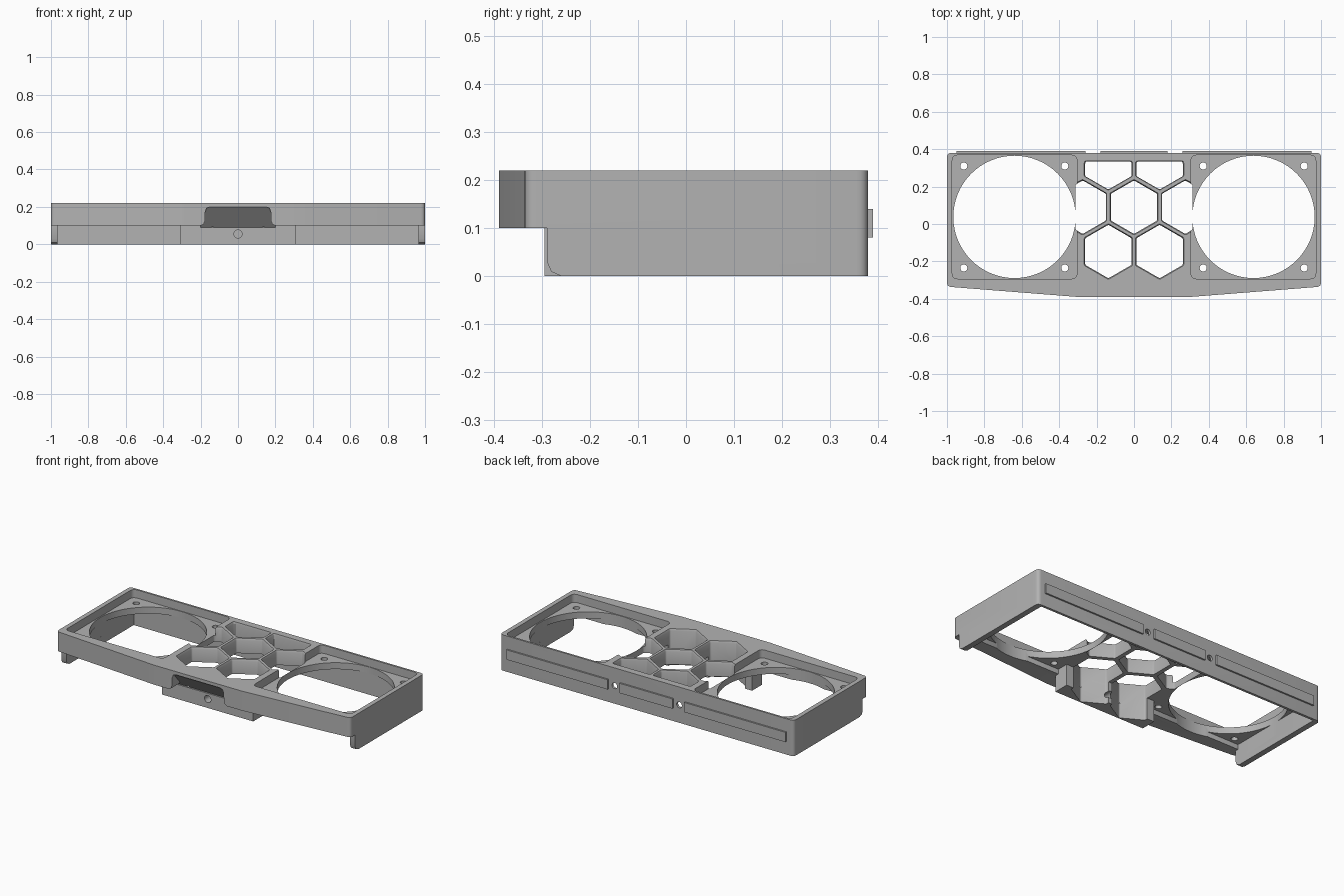
import bpy, bmesh, math
from mathutils import Vector

if "Cube" in bpy.data.objects:
    bpy.data.objects.remove(bpy.data.objects["Cube"], do_unlink=True)

grey = bpy.data.materials.new("mid_grey")
grey.use_nodes = True
colour = (0.45, 0.45, 0.45, 1)
grey.diffuse_color = colour
grey.node_tree.nodes["Principled BSDF"].inputs["Base Color"].default_value = colour


def rounded(points, radius, steps=5):
    """Outline with every corner rounded."""
    out, count = [], len(points)
    for i in range(count):
        p = Vector(points[i])
        a = (Vector(points[i - 1]) - p).normalized()
        b = (Vector(points[(i + 1) % count]) - p).normalized()
        cut = radius / math.tan(a.angle(b) / 2)
        for k in range(steps + 1):
            t = k / steps
            out.append(p + a * cut * (1 - t) ** 2 + b * cut * t ** 2)
    return out


def rect(x0, x1, y0, y1):
    return [(x0, y0), (x1, y0), (x1, y1), (x0, y1)]


def circle(cx, cy, r, n):
    return [(cx + r * math.cos(math.tau * i / n), cy + r * math.sin(math.tau * i / n))
            for i in range(n)]


def prism(name, outline, low, high, axis="z", flare=None):
    """Extrude an outline along an axis; flare = (height, scale) widens the top."""
    place = {"x": lambda u, v, w: (w, u, v), "y": lambda u, v, w: (u, w, v),
             "z": lambda u, v, w: (u, v, w)}[axis]
    outline = [Vector(p) for p in outline]
    middle = sum(outline, Vector((0, 0))) / len(outline)
    levels = [(low, 1), (high, 1)]
    if flare:
        levels = [(low, 1), (flare[0], 1), (high, flare[1])]
    bm = bmesh.new()
    rings = []
    for w, s in levels:
        pts = [middle + (p - middle) * s for p in outline]
        rings.append([bm.verts.new(place(p.x, p.y, w)) for p in pts])
    n = len(outline)
    for a, b in zip(rings, rings[1:]):
        for i in range(n):
            j = (i + 1) % n
            bm.faces.new((a[i], a[j], b[j], b[i]))
    bm.faces.new(rings[0][::-1])
    bm.faces.new(rings[-1])
    bmesh.ops.recalc_face_normals(bm, faces=bm.faces)
    mesh = bpy.data.meshes.new(name)
    bm.to_mesh(mesh)
    bm.free()
    mesh.materials.append(grey)
    obj = bpy.data.objects.new(name, mesh)
    bpy.context.collection.objects.link(obj)
    return obj


def combine(tool, operation="DIFFERENCE"):
    """Apply a boolean to the frame and discard the tool."""
    mod = frame.modifiers.new("shape", "BOOLEAN")
    mod.operation, mod.solver, mod.object = operation, "EXACT", tool
    bpy.context.view_layer.objects.active = frame
    bpy.ops.object.modifier_apply(modifier=mod.name)
    bpy.data.objects.remove(tool, do_unlink=True)


# Outer body with a bowed front
front = [(-1, -0.335), (-0.3, -0.39), (0.3, -0.39), (1, -0.335)]
frame = prism("frame", rounded(front + [(1, 0.38), (-1, 0.38)], 0.025), 0, 0.22)

# Undercut front, with the side walls rounded at the bottom
nose = [(-0.6, 0.1), (-0.29, 0.1), (-0.29, 0.03), (-0.281, 0.009), (-0.26, 0),
        (-0.26, -0.1), (-0.6, -0.1)]
combine(prism("undercut", nose, -1.2, 1.2, "x"))

# Hollow underside
hollow = [(-0.3, -0.1), (-0.3, 0.1), (-0.27, 0.1), (-0.27, 0.13), (0.365, 0.13), (0.365, -0.1)]
combine(prism("hollow", hollow, -0.965, 0.965, "x"))

# Centre block under the front lip
combine(prism("block", rect(-0.31, 0.31, -0.295, -0.2), 0, 0.14), "UNION")

# Sloping finger slot in the front lip
half = [(0.2, 0.09), (0.2, 0.1), (0.183, 0.108), (0.177, 0.125), (0.175, 0.175),
        (0.168, 0.193), (0.15, 0.2)]
slot = prism("slot", half + [(-x, z) for x, z in reversed(half)], -0.5, -0.38, "y")
for v in slot.data.vertices:
    if v.co.y > -0.4:
        v.co.y = -0.385 + (0.2 - v.co.z) * 0.9
combine(slot)

# Fan seats, fan openings and their screw holes
for s in (-1, 1):
    x0, x1 = sorted((s * 0.305, s * 0.972))
    combine(prism("seat", rounded(rect(x0, x1, -0.293, 0.368), 0.03), 0.17, 0.3))
    combine(prism("opening", circle(s * 0.639, 0.038, 0.327, 64), 0.05, 0.25))
    for x in (0.37, 0.91):
        for y in (-0.235, 0.31):
            combine(prism("screw", circle(s * x, y, 0.019, 20), 0.05, 0.25))

# Honeycomb cells, those at the rim clipped straight
pitch, w, r, mid = 0.274, 0.124, 0.143, 0.09
row = pitch * 0.866


def hexagon(cx, cy):
    return [(cx, cy - r), (cx + w, cy - r / 2), (cx + w, cy + r / 2),
            (cx, cy + r), (cx - w, cy + r / 2), (cx - w, cy - r / 2)]


cells = [hexagon(0, mid)]
for s in (-1, 1):
    cx = s * pitch / 2
    cells.append(hexagon(cx, mid - row))
    low = mid + row
    cells.append([(cx, low - r), (cx + w, low - r / 2), (cx + w, 0.335),
                  (cx - w, 0.335), (cx - w, low - r / 2)])
    side, edge = s * pitch, s * 0.312
    drop = r - (0.312 - pitch) * 0.577
    cells.append([(side, mid - r), (edge, mid - drop), (edge, mid + drop),
                  (side, mid + r), (side - s * w, mid + r / 2), (side - s * w, mid - r / 2)])
for cell in cells:
    combine(prism("cell", rounded(cell, 0.012, 3), -0.1, 0.23, flare=(0.208, 1.08)))

# Screw holes in the centre block and the back wall
combine(prism("front_hole", circle(0, 0.055, 0.022, 20), -0.4, -0.12, "y"))
for x in (-0.22, 0.22):
    combine(prism("back_hole", circle(x, 0.11, 0.018, 20), 0.345, 0.5, "y"))

# Raised strips on the back
strips = []
for name, x0, x1 in (("right", -0.95, -0.26), ("centre", -0.18, 0.18), ("left", 0.26, 0.95)):
    strips.append(prism(name + "_back_strip", rect(x0, x1, 0.08, 0.14), 0.372, 0.39, "y"))

bpy.ops.object.select_all(action="DESELECT")
for obj in [frame] + strips:
    obj.select_set(True)
bpy.context.view_layer.objects.active = frame
bpy.ops.object.shade_smooth_by_angle(angle=math.radians(30))
